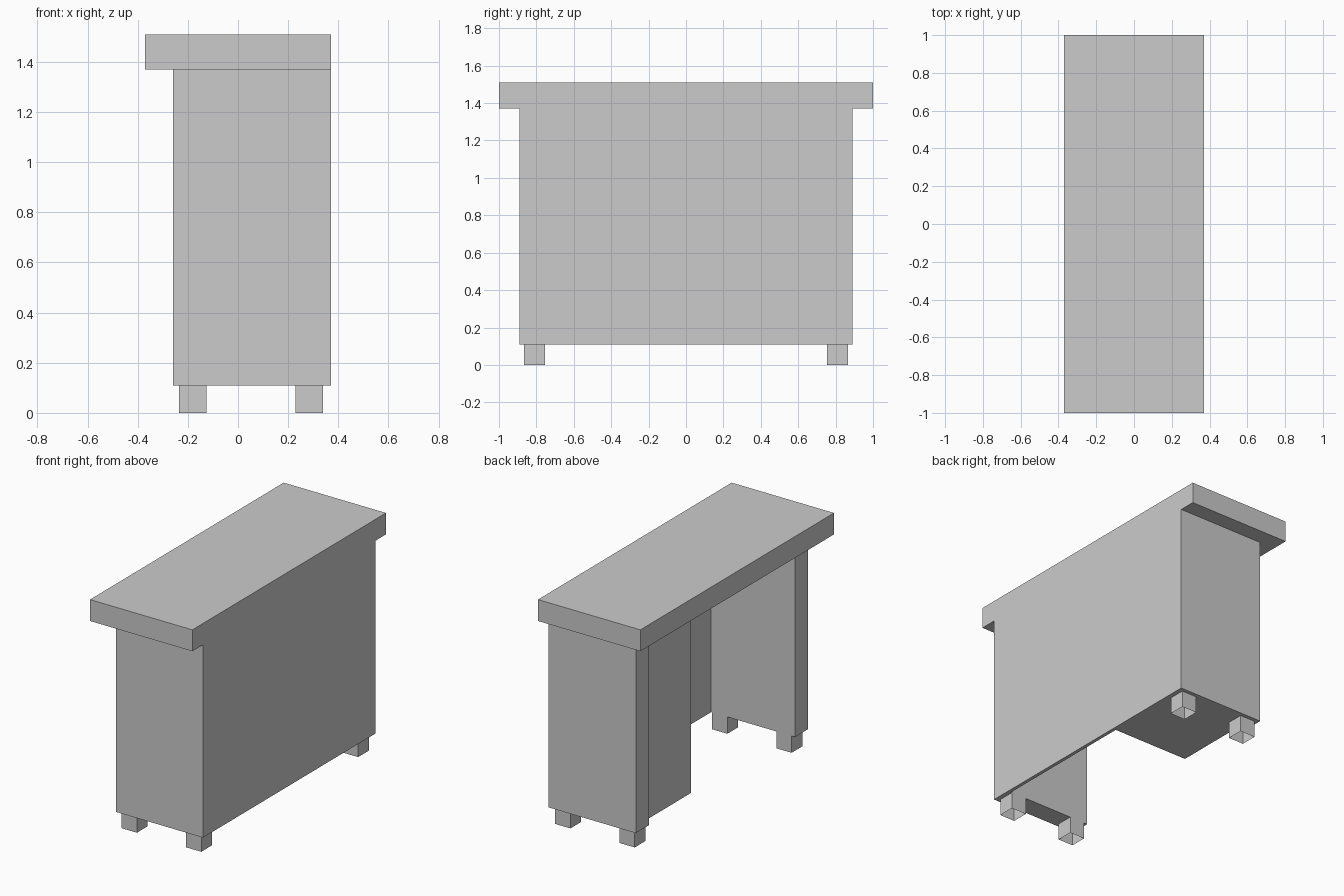
import bpy
import bmesh

if "Cube" in bpy.data.objects:
    bpy.data.objects.remove(bpy.data.objects["Cube"])

grey = bpy.data.materials.new("plain_grey")
grey.diffuse_color = (0.6, 0.6, 0.6, 1)
grey.use_nodes = True
grey.node_tree.nodes["Principled BSDF"].inputs["Base Color"].default_value = grey.diffuse_color

X_BACK, X_EDGE = 0.37, -0.26      # outer faces of the body
Y_OUT, Y_IN = 0.89, 0.755         # side panel faces
Z_LEG, Z_BODY, Z_TOP = 0.11, 1.37, 1.51


def extrude_outline(name, outline, z0, z1, bottom=True, top=True):
    """Vertical prism from an xy outline, with optional caps."""
    bm = bmesh.new()
    low = [bm.verts.new((x, y, z0)) for x, y in outline]
    high = [bm.verts.new((x, y, z1)) for x, y in outline]
    n = len(outline)
    for i in range(n):
        j = (i + 1) % n
        bm.faces.new((low[i], low[j], high[j], high[i]))
    if bottom:
        bm.faces.new(low[::-1])
    if top:
        bm.faces.new(high)
    mesh = bpy.data.meshes.new(name)
    bm.to_mesh(mesh)
    bm.free()
    mesh.materials.append(grey)
    obj = bpy.data.objects.new(name, mesh)
    bpy.context.collection.objects.link(obj)
    return obj


def rectangle(x0, x1, y0, y1):
    return [(x0, y0), (x1, y0), (x1, y1), (x0, y1)]


# Desk top, overhanging both ends and the open side
extrude_outline("desk_top", rectangle(-0.37, X_BACK, -1, 1), Z_BODY, Z_TOP)

# Body: thin back panel, two side panels and a recessed drawer block at one end
X_PANEL, X_BLOCK, Y_BLOCK = 0.347, -0.205, 0.24
extrude_outline("desk_body", [
    (X_BACK, -Y_OUT), (X_BACK, Y_OUT),
    (X_EDGE, Y_OUT), (X_EDGE, Y_IN),
    (X_BLOCK, Y_IN), (X_BLOCK, Y_BLOCK),
    (X_PANEL, Y_BLOCK), (X_PANEL, -Y_IN),
    (X_EDGE, -Y_IN), (X_EDGE, -Y_OUT),
], Z_LEG, Z_BODY, top=False)

# Four short hollow feet, open underneath
for x_name, x0 in (("open_side", -0.235), ("back", 0.23)):
    for y_name, y0 in (("front", -0.865), ("rear", Y_IN)):
        extrude_outline(f"foot_{x_name}_{y_name}",
                        rectangle(x0, x0 + 0.11, y0, y0 + 0.11),
                        0, Z_LEG, bottom=False, top=False)
